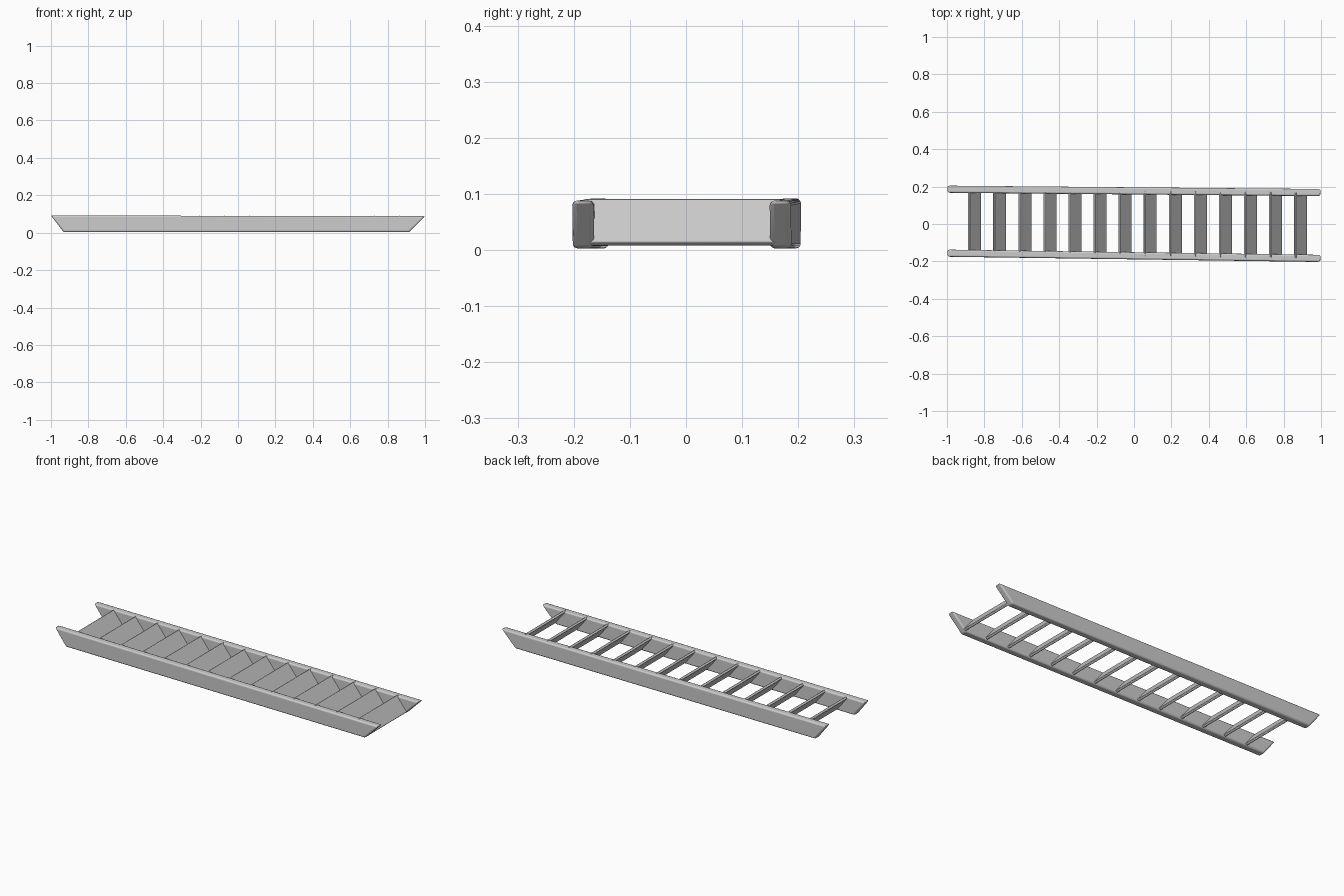
import bpy
import bmesh
from mathutils import Vector

if "Cube" in bpy.data.objects:
    bpy.data.objects.remove(bpy.data.objects["Cube"])


def centre_y(x, left, right):
    """Side rails drift slightly along the length."""
    return left + (right - left) * (x + 1) / 2


BACK = (0.186, 0.168)
FRONT = (-0.156, -0.184)


def prism(name, profile, y_near, y_far, bevel, segments):
    """Extrude an x-z profile between two y functions and round its edges."""
    bm = bmesh.new()
    near = [bm.verts.new((x, y_near(x), z)) for x, z in profile]
    far = [bm.verts.new((x, y_far(x), z)) for x, z in profile]
    bm.faces.new(near)
    bm.faces.new(far[::-1])
    n = len(profile)
    for i in range(n):
        j = (i + 1) % n
        bm.faces.new((near[i], far[i], far[j], near[j]))
    bmesh.ops.recalc_face_normals(bm, faces=bm.faces)
    mesh = bpy.data.meshes.new(name)
    bm.to_mesh(mesh)
    bm.free()
    obj = bpy.data.objects.new(name, mesh)
    bpy.context.collection.objects.link(obj)
    mod = obj.modifiers.new("rounded_edges", "BEVEL")
    mod.width = bevel
    mod.segments = segments
    bpy.ops.object.select_all(action="DESELECT")
    obj.select_set(True)
    bpy.context.view_layer.objects.active = obj
    bpy.ops.object.shade_smooth_by_angle()
    return obj


# Side rails with slanted ends
rail_profile = [(-1.0, 0.092), (-0.932, 0.003), (0.915, 0.003), (1.0, 0.088)]
half = 0.019
for name, ends in (("back_rail", BACK), ("front_rail", FRONT)):
    prism(name, rail_profile,
          lambda x: centre_y(x, *ends) - half,
          lambda x: centre_y(x, *ends) + half, 0.008, 3)

# Tilted treads, high on the left and low on the right
top, bottom = Vector((-0.031, 0.088)), Vector((0.031, 0.011))
along = (bottom - top).normalized()
offset = Vector((-along.y, along.x)) * 0.0065
for i in range(14):
    cx = -0.852 + i * 0.1341
    shift = Vector((cx, 0))
    profile = [shift + p for p in (top - offset, bottom - offset,
                                   bottom + offset, top + offset)]
    prism(f"tread_{i + 1}", profile,
          lambda x: centre_y(x, *FRONT),
          lambda x: centre_y(x, *BACK), 0.003, 2)
